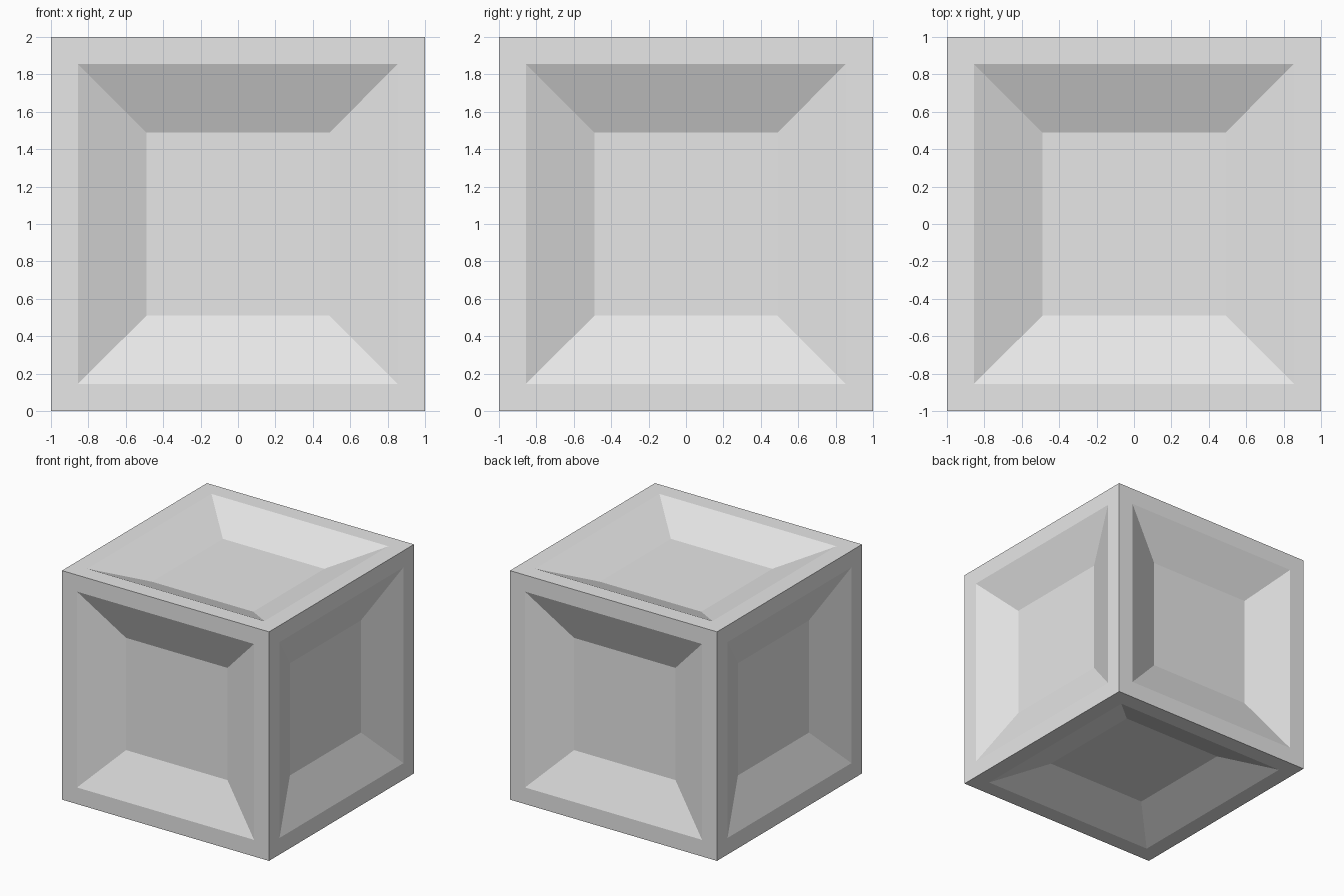
import bpy
import bmesh
from mathutils import Matrix

default = bpy.data.objects.get("Cube")
if default:
    bpy.data.objects.remove(default, do_unlink=True)

SIZE = 2.0
RIM = 0.145      # flat border around each face
SLOPE = 0.365    # width of the sloping sides
DEPTH = 0.155    # how far each panel is sunk

# Single pale grey colour
grey = bpy.data.materials.new("pale_grey")
grey.use_nodes = True
colour = (0.8, 0.8, 0.8, 1.0)
grey.diffuse_color = colour
grey.node_tree.nodes["Principled BSDF"].inputs["Base Color"].default_value = colour

# Cube with a sunken, sloping panel in all six faces
bm = bmesh.new()
bmesh.ops.create_cube(bm, size=SIZE, matrix=Matrix.Translation((0, 0, SIZE / 2)))
panels = bm.faces[:]
for width, depth in ((RIM, 0.0), (SLOPE, -DEPTH)):
    bmesh.ops.inset_individual(bm, faces=panels, thickness=width, depth=depth,
                               use_even_offset=True)

mesh = bpy.data.meshes.new("panelled_cube")
bm.to_mesh(mesh)
bm.free()
mesh.materials.append(grey)
cube = bpy.data.objects.new("panelled_cube", mesh)
bpy.context.collection.objects.link(cube)
